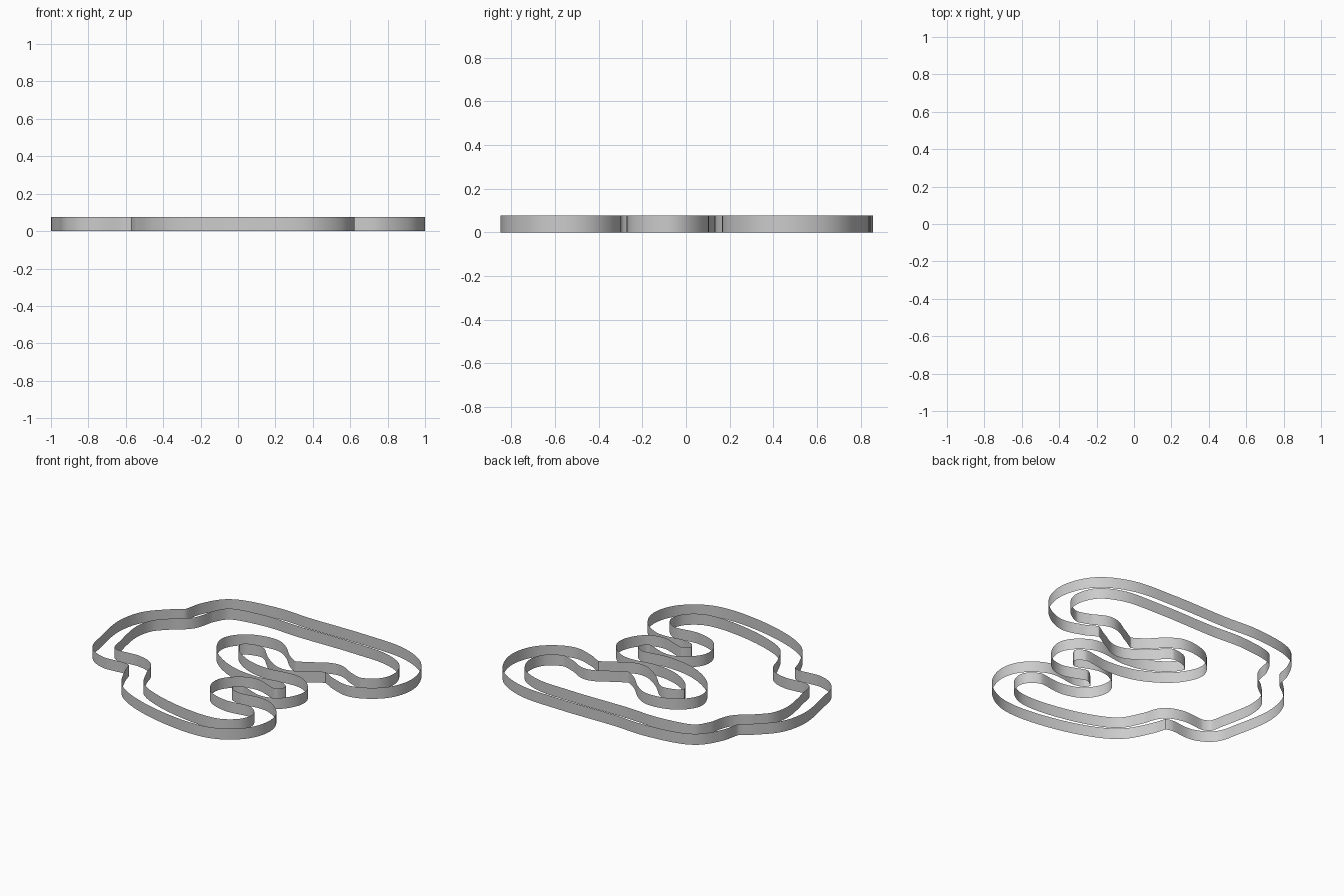
import bpy
import bmesh
from mathutils import Vector
from mathutils.kdtree import KDTree

if "Cube" in bpy.data.objects:
    bpy.data.objects.remove(bpy.data.objects["Cube"], do_unlink=True)

WALL_HEIGHT = 0.076
HALF_WIDTH = 0.069
STEPS = 10

# Centre line of the circuit, clockwise from the back straight
CENTRE_LINE = [
    (.38, .775), (.68, .75), (.86, .65), (.93, .475), (.885, .33),
    (.735, .236), (.61, .265), (.495, .317), (.37, .255), (.25, .2),
    (.135, .26), (.03, .362), (-.04, .398), (-.18, .37), (-.25, .29),
    (-.22, .2), (-.145, .12), (0, .042), (.165, .015), (.39, .03),
    (.488, -.065), (.44, -.175), (.37, -.203), (.18, -.152),
    (.072, -.245), (.11, -.34), (.22, -.382), (.41, -.37),
    (.52, -.445), (.553, -.54), (.515, -.66), (.39, -.757),
    (.215, -.78), (-.16, -.71), (-.385, -.595), (-.48, -.43),
    (-.52, -.327), (-.6, -.293), (-.77, -.297), (-.855, -.245),
    (-.89, -.12), (-.93, .13), (-.895, .28), (-.8, .388),
    (-.7, .475), (-.66, .61), (-.575, .73), (-.305, .785), (-.035, .775),
]


def smooth_loop(points):
    """Closed centripetal spline through the points."""
    pts = [Vector((x, y, 0)) for x, y in points]
    count = len(pts)
    result = []
    for i in range(count):
        a, b, c, d = (pts[(i + k) % count] for k in (-1, 0, 1, 2))
        ta = -(b - a).length ** 0.5
        tc = (c - b).length ** 0.5
        td = tc + (d - c).length ** 0.5
        for step in range(STEPS):
            t = tc * step / STEPS
            ab = a.lerp(b, (t - ta) / -ta)
            bc = b.lerp(c, t / tc)
            cd = c.lerp(d, (t - tc) / (td - tc))
            abc = ab.lerp(bc, (t - ta) / (tc - ta))
            bcd = bc.lerp(cd, t / td)
            result.append(abc.lerp(bcd, t / tc))
    return result


def offset_loop(path, distance):
    """Parallel loop, dropping points that fold back in tight bends."""
    tree = KDTree(len(path))
    for i, point in enumerate(path):
        tree.insert(point, i)
    tree.balance()
    result = []
    for i, point in enumerate(path):
        tangent = (path[(i + 1) % len(path)] - path[i - 1]).normalized()
        moved = point + Vector((-tangent.y, tangent.x, 0)) * distance
        if tree.find(moved)[2] > abs(distance) * 0.985:
            result.append(moved)
    return result


def make_wall(name, outline, material):
    """Upright ribbon that follows a closed outline."""
    bm = bmesh.new()
    low = [bm.verts.new(p) for p in outline]
    high = [bm.verts.new(p + Vector((0, 0, WALL_HEIGHT))) for p in outline]
    for i in range(len(outline)):
        j = (i + 1) % len(outline)
        bm.faces.new((low[i], low[j], high[j], high[i]))
    mesh = bpy.data.meshes.new(name)
    bm.to_mesh(mesh)
    bm.free()
    mesh.materials.append(material)
    wall = bpy.data.objects.new(name, mesh)
    bpy.context.collection.objects.link(wall)
    bpy.ops.object.select_all(action='DESELECT')
    wall.select_set(True)
    bpy.context.view_layer.objects.active = wall
    bpy.ops.object.shade_smooth_by_angle()


# One plain grey for both walls
grey = bpy.data.materials.new("wall_grey")
grey.use_nodes = True
colour = (0.6, 0.6, 0.6, 1)
grey.diffuse_color = colour
grey.node_tree.nodes["Principled BSDF"].inputs["Base Color"].default_value = colour

# Track walls on either side of the centre line
centre = smooth_loop(CENTRE_LINE)
make_wall("outer_wall", offset_loop(centre, HALF_WIDTH), grey)
make_wall("inner_wall", offset_loop(centre, -HALF_WIDTH), grey)
